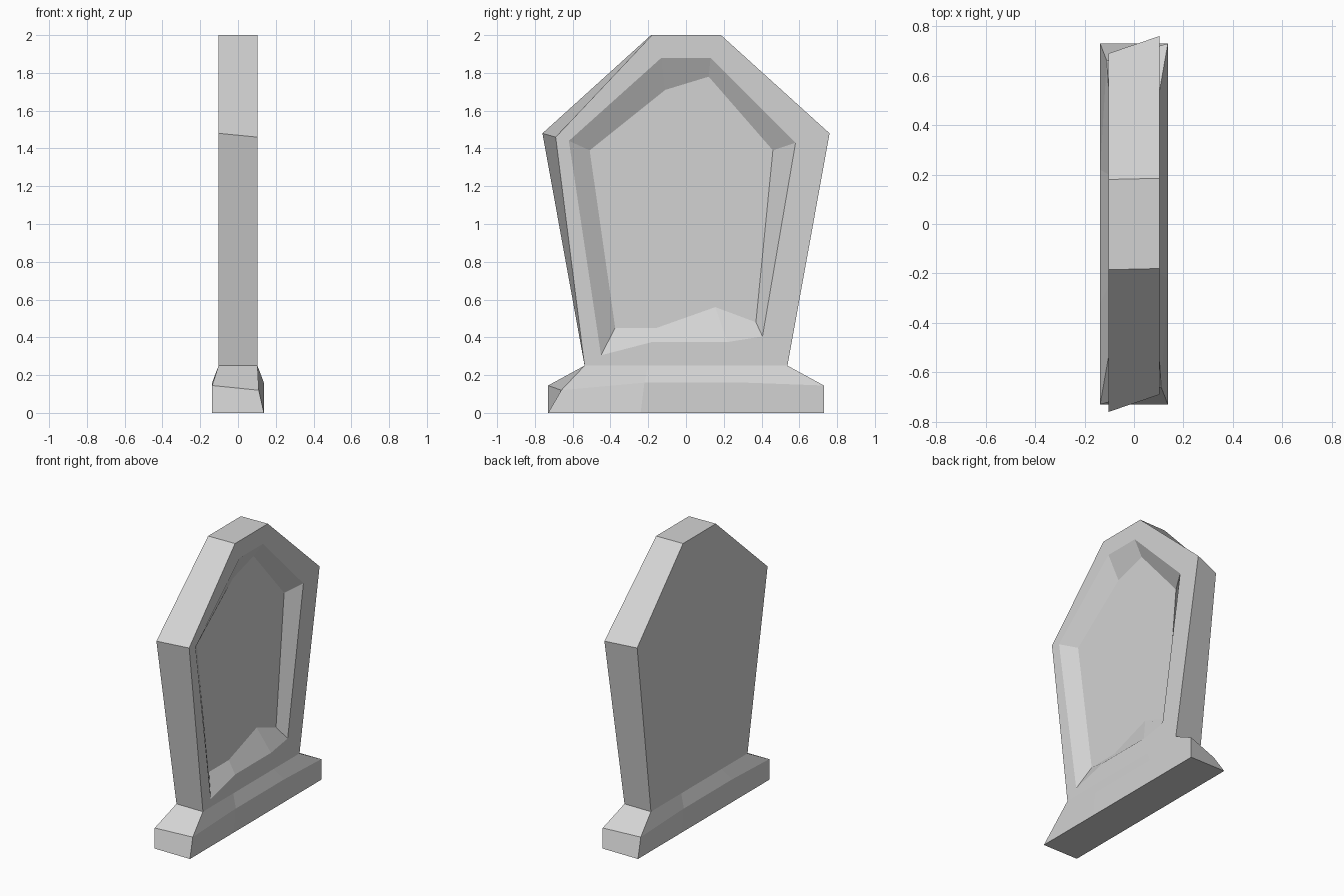
import bpy, bmesh

cube = bpy.data.objects.get("Cube")
if cube:
    bpy.data.objects.remove(cube, do_unlink=True)

# One plain stone colour
stone = bpy.data.materials.new("grey_stone")
stone.use_nodes = True
GREY = (0.65, 0.65, 0.65, 1)
stone.diffuse_color = GREY
stone.node_tree.nodes["Principled BSDF"].inputs["Base Color"].default_value = GREY


def turned(points):
    """Half-turn about the vertical axis."""
    return [(-x, -y, z) for x, y, z in points]


def add_loop(bm, points):
    return [bm.verts.new(p) for p in points]


def bridge(bm, a, b, closed=True):
    n = len(a)
    for i in range(n if closed else n - 1):
        j = (i + 1) % n
        bm.faces.new((a[i], a[j], b[j], b[i]))


def finish(bm, name):
    bmesh.ops.recalc_face_normals(bm, faces=bm.faces)
    mesh = bpy.data.meshes.new(name)
    bm.to_mesh(mesh)
    bm.free()
    mesh.materials.append(stone)
    obj = bpy.data.objects.new(name, mesh)
    bpy.context.collection.objects.link(obj)
    return obj


# Plinth: chipped band with a sloped shoulder, each level is half a loop turned round
HALF_WIDTH = 0.103
levels = [
    [(0.137, -0.73, 0), (0.137, -0.24, 0), (0.137, 0.3, 0), (0.137, 0.73, 0)],
    [(0.11, -0.66, 0.12), (0.137, -0.22, 0.16), (0.137, 0.32, 0.16), (0.137, 0.73, 0.145)],
    [(HALF_WIDTH, y, 0.25) for y in (-0.537, -0.2, 0.25, 0.537)],
]
bm = bmesh.new()
loops = [add_loop(bm, half + turned(half)) for half in levels]
for low, high in zip(loops, loops[1:]):
    bridge(bm, low, high)
bm.faces.new(loops[0])
bm.faces.new(loops[-1])
finish(bm, "plinth")

# Headstone: skewed six-sided slab with a recessed panel on the +x side
outline = [(-0.537, 0.25), (-0.69, 1.46), (-0.18, 2), (0.185, 2), (0.76, 1.48), (0.537, 0.25)]
opening = [(-0.45, 0.305), (-0.62, 1.44), (-0.13, 1.88), (0.13, 1.88),
           (0.58, 1.43), (0.405, 0.405), (0.22, 0.375), (-0.18, 0.375)]
panel = [(-0.375, 0.45), (-0.51, 1.39), (-0.11, 1.71), (0.12, 1.78),
         (0.46, 1.39), (0.37, 0.48), (0.155, 0.56), (-0.155, 0.45)]
PANEL_X = 0.037

bm = bmesh.new()
face_points = [(HALF_WIDTH, y, z) for y, z in outline]
front = add_loop(bm, face_points)
back = add_loop(bm, turned(face_points)[::-1])
rim = add_loop(bm, [(HALF_WIDTH, y, z) for y, z in opening])
floor = add_loop(bm, [(PANEL_X, y, z) for y, z in panel])
bridge(bm, front, back)
bm.faces.new(back)
bridge(bm, front, rim[:6], closed=False)
bm.faces.new([front[0], front[5]] + rim[5:] + [rim[0]])
bridge(bm, rim, floor)
bm.faces.new(floor)
finish(bm, "headstone")
